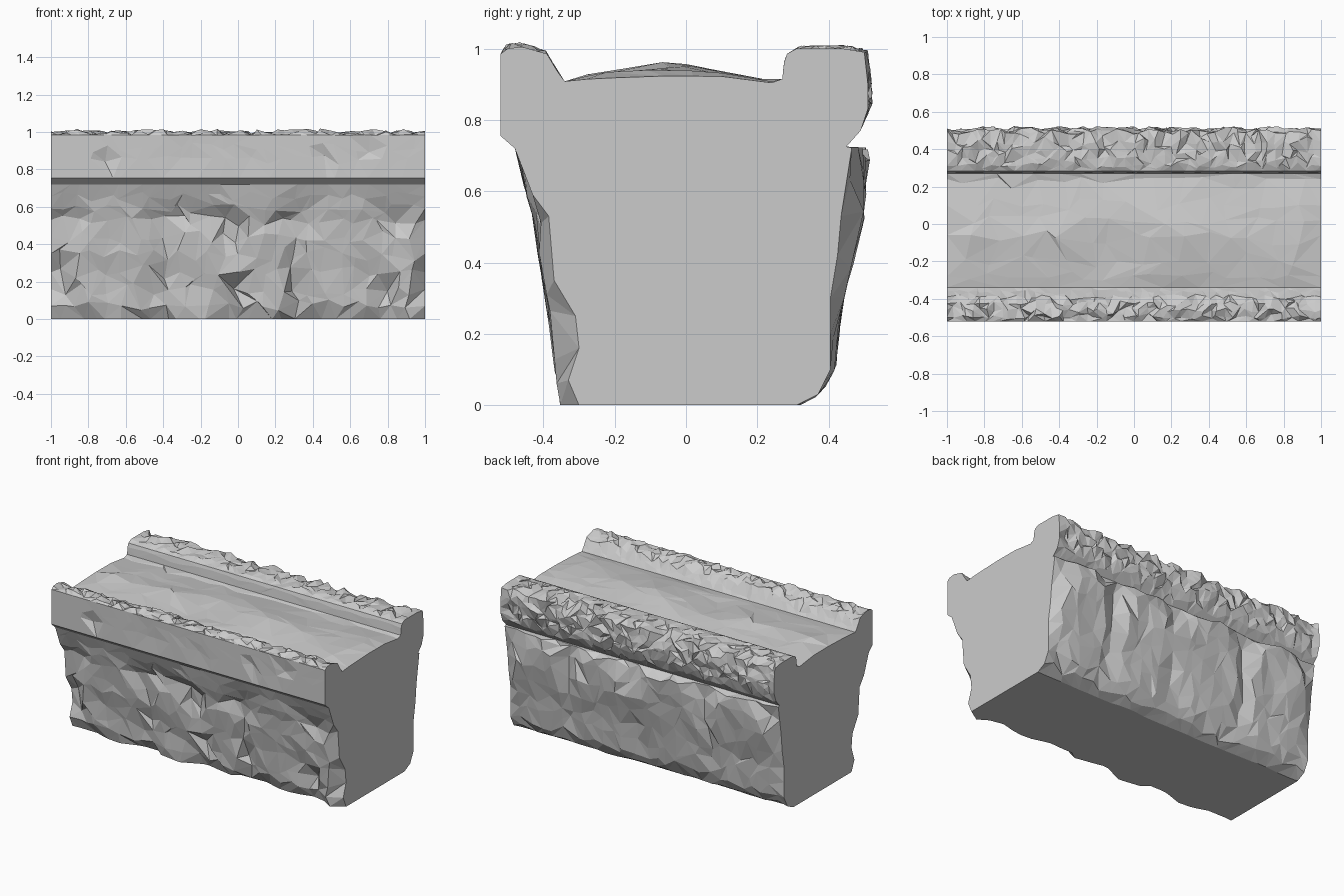
import bpy, bmesh, math, random
from mathutils import Vector, noise

random.seed(7)
if "Cube" in bpy.data.objects:
    bpy.data.objects.remove(bpy.data.objects["Cube"], do_unlink=True)

stone = bpy.data.materials.new("grey stone")
stone.use_nodes = True
GREY = (0.6, 0.6, 0.6, 1)
stone.diffuse_color = GREY
stone.node_tree.nodes["Principled BSDF"].inputs["Base Color"].default_value = GREY


def finish(bm, name):
    me = bpy.data.meshes.new(name)
    bm.to_mesh(me)
    bm.free()
    me.materials.append(stone)
    ob = bpy.data.objects.new(name, me)
    bpy.context.collection.objects.link(ob)


def section_rows(pts, step):
    """Split each segment of a section into rows about one step apart."""
    rows = []
    for a, b in zip(pts, pts[1:]):
        n = max(1, round(math.dist(a[:2], b[:2]) / step))
        rows += [Vector(a).lerp(Vector(b), i / n) for i in range(n)]
    return rows + [Vector(pts[-1])]


def strip(name, pts, nx, step, out, field, jitter=0.4):
    """Sweep a section along x as an irregular faceted skin, pushed along out."""
    bm = bmesh.new()
    rows = section_rows(pts, step)
    grid = []
    for j, row in enumerate(rows):
        line = []
        for i in range(nx + 1):
            inner = 0 < i < nx
            u, p = i, row
            if inner:
                u += random.uniform(-jitter, jitter)
                # the foot and the borders keep their line
                if 0 < j < len(rows) - 1 and row.y > 0:
                    t = random.uniform(-jitter, jitter)
                    p = row.lerp(rows[j + (1 if t > 0 else -1)], abs(t))
            x, (y, z, k) = 2 * u / nx - 1, p
            d = k * field(x, y, z) if inner else 0
            line.append(bm.verts.new((x, y + out[0] * d, z + out[1] * d)))
        grid.append(line)
    for r0, r1 in zip(grid, grid[1:]):
        for i in range(nx):
            a, b, c, d = r0[i], r0[i + 1], r1[i + 1], r1[i]
            tris = ((a, b, c), (a, c, d)) if random.random() < 0.5 else ((a, b, d), (b, c, d))
            for t in tris:
                bm.faces.new(t)
    finish(bm, name)


def boulders(spots, seed):
    """Flat-topped bulges at (x, z, half width, half height) plus broad unevenness."""
    def field(x, y, z):
        best = -0.2
        for cx, cz, w, h in spots:
            q = ((x - cx) / w) ** 2 + ((z - cz) / h) ** 2
            best = max(best, min(0.9, 2.4 * (1 - q)))
        lumps = 0.3 * noise.noise((x * 5, z * 5, seed))
        return best + lumps + random.uniform(-0.08, 0.08)
    return field


def chips(x, y, z):
    return random.uniform(-1, 0.6)


def worn(x, y, z):
    return noise.noise((x * 2.2, y * 3, 3)) + 0.4 + random.uniform(-0.08, 0.08)


def cracked(x, y, z):
    return max(0, noise.noise((x * 5, z * 5, 8))) + (1.5 if random.random() < 0.08 else 0)


# Section pieces run clockwise from the bottom middle: (y, z, relief strength)
front_rock = [(0, 0, 0), (-0.30, 0, .055), (-0.33, .07, .035), (-0.30, .16, .07), (-0.31, .25, .075),
              (-0.37, .35, .035), (-0.385, .53, .045), (-0.43, .59, .02), (-0.48, .72, 0)]
front_ledge = [(-0.48, .72, 0), (-0.52, .755, 0)]
front_band = [(-0.52, .755, 0), (-0.52, .85, .014), (-0.52, .985, 0)]
front_crest = [(-0.52, .985, 0), (-0.50, 1.0, .025), (-0.46, 1.005, .025), (-0.39, .985, .02),
               (-0.36, .935, .015), (-0.34, .908, 0)]
channel = [(-0.34, .908, 0), (-0.28, .914, .018), (-0.2, .918, .035), (-0.06, .923, .055),
           (.1, .922, .015), (.24, .904, .004), (.27, .915, 0)]
back_slope = [(.27, .915, 0), (.275, .96, .003), (.283, .985, 0)]
back_rim = [(.283, .985, 0), (.31, 1.0, .02), (.44, 1.0, .025), (.50, .99, .025), (.51, .9, .03),
            (.51, .83, .035), (.49, .77, 0), (.45, .725, 0)]
back_rock = [(.45, .725, 0), (.465, .722, .045), (.435, .53, .065), (.425, .42, .05), (.405, .3, .035),
             (.405, .1, .015), (.37, .03, .01), (.31, 0, .02), (0, 0, 0)]

front_spots = [(-.66, .3, .27, .36), (-.22, .22, .19, .34), (.13, .25, .16, .3),
               (.56, .32, .26, .36), (.92, .25, .12, .32), (.08, .64, .16, .14)]
back_spots = [(-.72, .38, .26, .42), (-.2, .45, .27, .42), (.3, .38, .26, .42), (.77, .42, .22, .42)]

strip("front_rock_face", front_rock, 26, .085, (-1, 0), boulders(front_spots, 2))
strip("front_ledge_underside", front_ledge, 6, .1, (-1, 0), worn)
strip("front_band", front_band, 26, .08, (1, 0), cracked)
strip("front_crest", front_crest, 54, .045, (-.3, .95), chips)
strip("channel_floor", channel, 16, .1, (0, 1), worn)
strip("back_crest_slope", back_slope, 20, .06, (0, 1), worn)
strip("back_rim", back_rim, 50, .045, (.7, .7), chips)
strip("back_rock_face", back_rock, 26, .09, (1, 0), boulders(back_spots, 5))

# Flat cut ends
outline = []
for piece in (front_rock, front_ledge, front_band, front_crest,
              channel, back_slope, back_rim, back_rock):
    outline += [p[:2] for p in piece[:-1]]
for name, x in (("left_end", 1), ("right_end", -1)):
    bm = bmesh.new()
    verts = [bm.verts.new((x, y, z)) for y, z in outline]
    bm.faces.new(verts if x < 0 else verts[::-1])
    bm.normal_update()
    bmesh.ops.triangulate(bm, faces=bm.faces[:])
    finish(bm, name)
